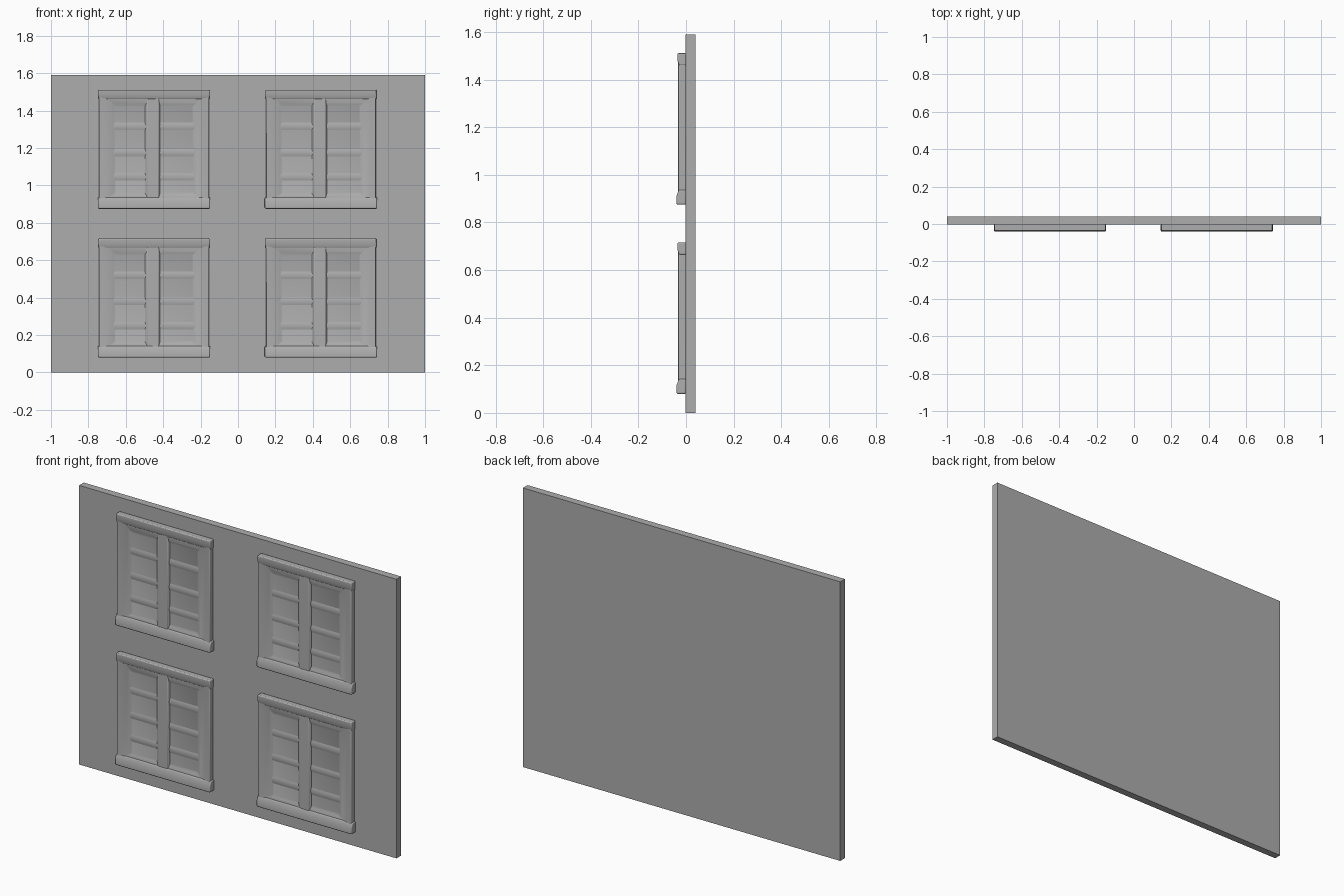
import bpy, bmesh

if "Cube" in bpy.data.objects:
    bpy.data.objects.remove(bpy.data.objects["Cube"])

grey = bpy.data.materials.new("grey_plaster")
grey.diffuse_color = (0.42, 0.42, 0.42, 1)
grey.use_nodes = True
grey.node_tree.nodes["Principled BSDF"].inputs["Base Color"].default_value = grey.diffuse_color


def finish(name, bm, bevel=0.0, smooth=False):
    bmesh.ops.recalc_face_normals(bm, faces=bm.faces)
    mesh = bpy.data.meshes.new(name)
    bm.to_mesh(mesh)
    bm.free()
    mesh.materials.append(grey)
    obj = bpy.data.objects.new(name, mesh)
    bpy.context.collection.objects.link(obj)
    if bevel:
        mod = obj.modifiers.new("soft_edges", "BEVEL")
        mod.width = bevel
        mod.segments = 3
    if bevel or smooth:
        bpy.ops.object.select_all(action='DESELECT')
        bpy.context.view_layer.objects.active = obj
        obj.select_set(True)
        bpy.ops.object.shade_smooth_by_angle()
    return obj


def box(name, x0, x1, y0, y1, z0, z1):
    bm = bmesh.new()
    bmesh.ops.create_cube(bm, size=1)
    for v in bm.verts:
        v.co.x = x0 if v.co.x < 0 else x1
        v.co.y = y0 if v.co.y < 0 else y1
        v.co.z = z0 if v.co.z < 0 else z1
    return finish(name, bm)


def prism(name, start, end, bevel=0.0):
    """Solid between two matching outlines."""
    bm = bmesh.new()
    a = [bm.verts.new(p) for p in start]
    b = [bm.verts.new(p) for p in end]
    for i in range(len(a)):
        j = (i + 1) % len(a)
        bm.faces.new((a[i], a[j], b[j], b[i]))
    bm.faces.new(a)
    bm.faces.new(b)
    return finish(name, bm, bevel, True)


def rail(name, x0, x1, z0, profile, bevel=0.0):
    """Horizontal moulding from a (depth, height) profile."""
    return prism(name, [(x0, y, z0 + z) for y, z in profile],
                 [(x1, y, z0 + z) for y, z in profile], bevel)


def casing(name, cx, z0, rings):
    """Nested rectangles: (half width, bottom, top, depth) from outside to glass."""
    bm = bmesh.new()
    loops = []
    for hw, lo, hi, y in rings:
        loops.append([bm.verts.new((cx + x, y, z0 + z))
                      for x, z in ((-hw, lo), (hw, lo), (hw, hi), (-hw, hi))])
    for a, b in zip(loops, loops[1:]):
        for i in range(4):
            j = (i + 1) % 4
            bm.faces.new((a[i], a[j], b[j], b[i]))
    bm.faces.new(loops[-1])
    bm.faces.new(loops[0][::-1])
    return finish(name, bm, 0.005)


def window(tag, cx, z0):
    # Casing with a sloped reveal and recessed glass
    casing("casing_" + tag, cx, z0, [
        (0.294, 0.01, 0.63, 0.0),
        (0.294, 0.01, 0.63, -0.033),
        (0.262, 0.05, 0.60, -0.031),
        (0.222, 0.072, 0.562, -0.024),
        (0.210, 0.084, 0.55, -0.019),
    ])
    # Header and sill, blending into the casing
    rail("header_" + tag, cx - 0.297, cx + 0.297, z0,
         [(0, 0.585), (-0.029, 0.585), (-0.036, 0.605), (-0.036, 0.636), (0, 0.636)], 0.005)
    rail("sill_" + tag, cx - 0.300, cx + 0.300, z0,
         [(0, 0), (-0.040, 0), (-0.040, 0.036), (-0.030, 0.062), (0, 0.062)], 0.006)
    # Centre post with soft left flank
    post = [(-0.050, -0.018), (-0.034, -0.029), (0.024, -0.030), (0.034, -0.018)]
    prism("centre_post_" + tag, [(cx + x, y, z0 + 0.055) for x, y in post],
          [(cx + x, y, z0 + 0.60) for x, y in post], 0.003)
    # Faint rounded glazing bars
    for i, z in enumerate((0.17, 0.30, 0.44)):
        rail(f"glazing_bar_{tag}_{i}", cx - 0.216, cx + 0.216, z0 + z,
             [(-0.018, -0.024), (-0.0205, -0.014), (-0.0225, 0.0), (-0.0205, 0.014), (-0.018, 0.024)])


# Wall slab
box("wall", -1.0, 1.0, -0.002, 0.040, 0.0, 1.59)

# Two by two windows
for row, z0 in (("lower", 0.08), ("upper", 0.875)):
    for side, cx in (("left", -0.449), ("right", 0.443)):
        window(f"{row}_{side}", cx, z0)
